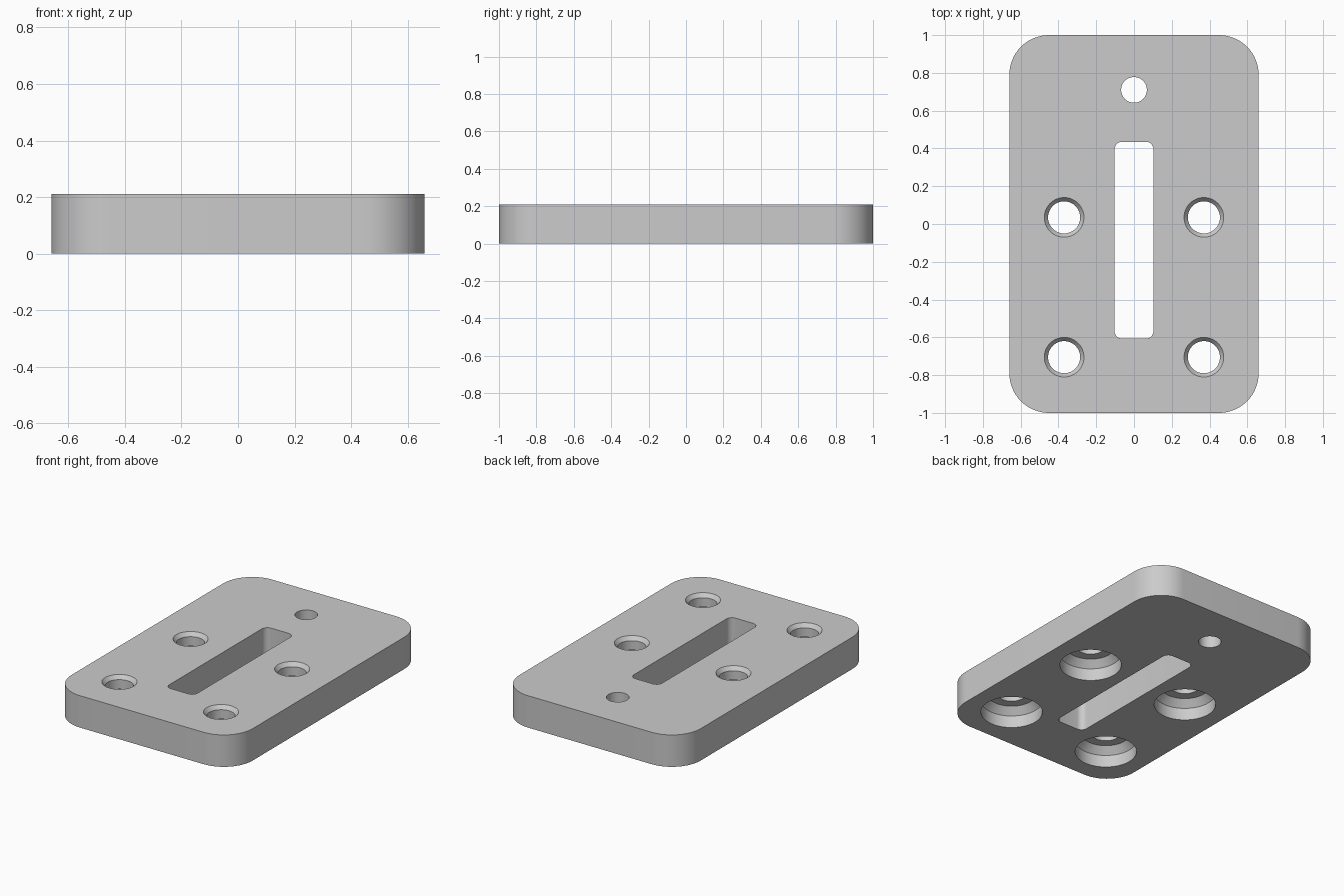
import bpy, bmesh, math

if "Cube" in bpy.data.objects:
    bpy.data.objects.remove(bpy.data.objects["Cube"])

T = 0.21  # plate thickness

grey = bpy.data.materials.new("light_grey")
grey.diffuse_color = (0.6, 0.6, 0.6, 1)
grey.use_nodes = True
grey.node_tree.nodes["Principled BSDF"].inputs["Base Color"].default_value = grey.diffuse_color


def make_object(name, bm):
    bmesh.ops.recalc_face_normals(bm, faces=bm.faces)
    mesh = bpy.data.meshes.new(name)
    bm.to_mesh(mesh)
    bm.free()
    mesh.materials.append(grey)
    obj = bpy.data.objects.new(name, mesh)
    bpy.context.collection.objects.link(obj)
    return obj


def rounded_block(name, x0, x1, y0, y1, z0, z1, r, steps):
    """Rounded rectangle extruded from z0 to z1."""
    bm = bmesh.new()
    corners = [(x1 - r, y1 - r), (x0 + r, y1 - r), (x0 + r, y0 + r), (x1 - r, y0 + r)]
    ring = []
    for k, (cx, cy) in enumerate(corners):
        for i in range(steps + 1):
            a = math.pi / 2 * (k + i / steps)
            ring.append(bm.verts.new((cx + r * math.cos(a), cy + r * math.sin(a), z0)))
    base = bm.faces.new(ring)
    up = bmesh.ops.extrude_face_region(bm, geom=[base])["geom"]
    bmesh.ops.translate(bm, vec=(0, 0, z1 - z0),
                        verts=[v for v in up if isinstance(v, bmesh.types.BMVert)])
    return make_object(name, bm)


def turned_cutter(name, x, y, profile, n=48):
    """Solid of revolution from (radius, z) pairs, bottom to top."""
    bm = bmesh.new()
    rings = [[bm.verts.new((x + r * math.cos(2 * math.pi * i / n),
                            y + r * math.sin(2 * math.pi * i / n), z))
              for i in range(n)] for r, z in profile]
    for lo, hi in zip(rings, rings[1:]):
        for i in range(n):
            j = (i + 1) % n
            bm.faces.new((lo[i], lo[j], hi[j], hi[i]))
    bm.faces.new(rings[0])
    bm.faces.new(rings[-1])
    return make_object(name, bm)


# Main plate
plate = rounded_block("mounting_plate", -0.66, 0.66, -1, 1, 0, T, 0.21, 16)

# Central slot and small round hole
cutters = [
    rounded_block("slot_cutter", -0.103, 0.103, -0.607, 0.435, -0.1, T + 0.1, 0.04, 8),
    turned_cutter("pin_hole_cutter", 0, 0.71, [(0.068, -0.1), (0.068, T + 0.1)]),
]

# Screw holes: wide recess below with a sloped shoulder, chamfered rim on top
screw_profile = [(0.185, -0.1), (0.185, 0.08), (0.145, 0.125), (0.085, 0.125),
                 (0.085, T - 0.025), (0.105, T), (0.105, T + 0.1)]
for x in (-0.37, 0.37):
    for y in (0.035, -0.705):
        cutters.append(turned_cutter("screw_hole_cutter", x, y, screw_profile))

for cutter in cutters:
    cutter.hide_render = True
    cutter.hide_set(True)
    mod = plate.modifiers.new("cut", "BOOLEAN")
    mod.operation = "DIFFERENCE"
    mod.solver = "EXACT"
    mod.object = cutter

# Apply the cuts, then remove the cutters
bpy.context.view_layer.objects.active = plate
plate.select_set(True)
for mod in list(plate.modifiers):
    bpy.ops.object.modifier_apply(modifier=mod.name)
for cutter in cutters:
    bpy.data.objects.remove(cutter)

bpy.ops.object.shade_smooth_by_angle(angle=math.radians(30))
